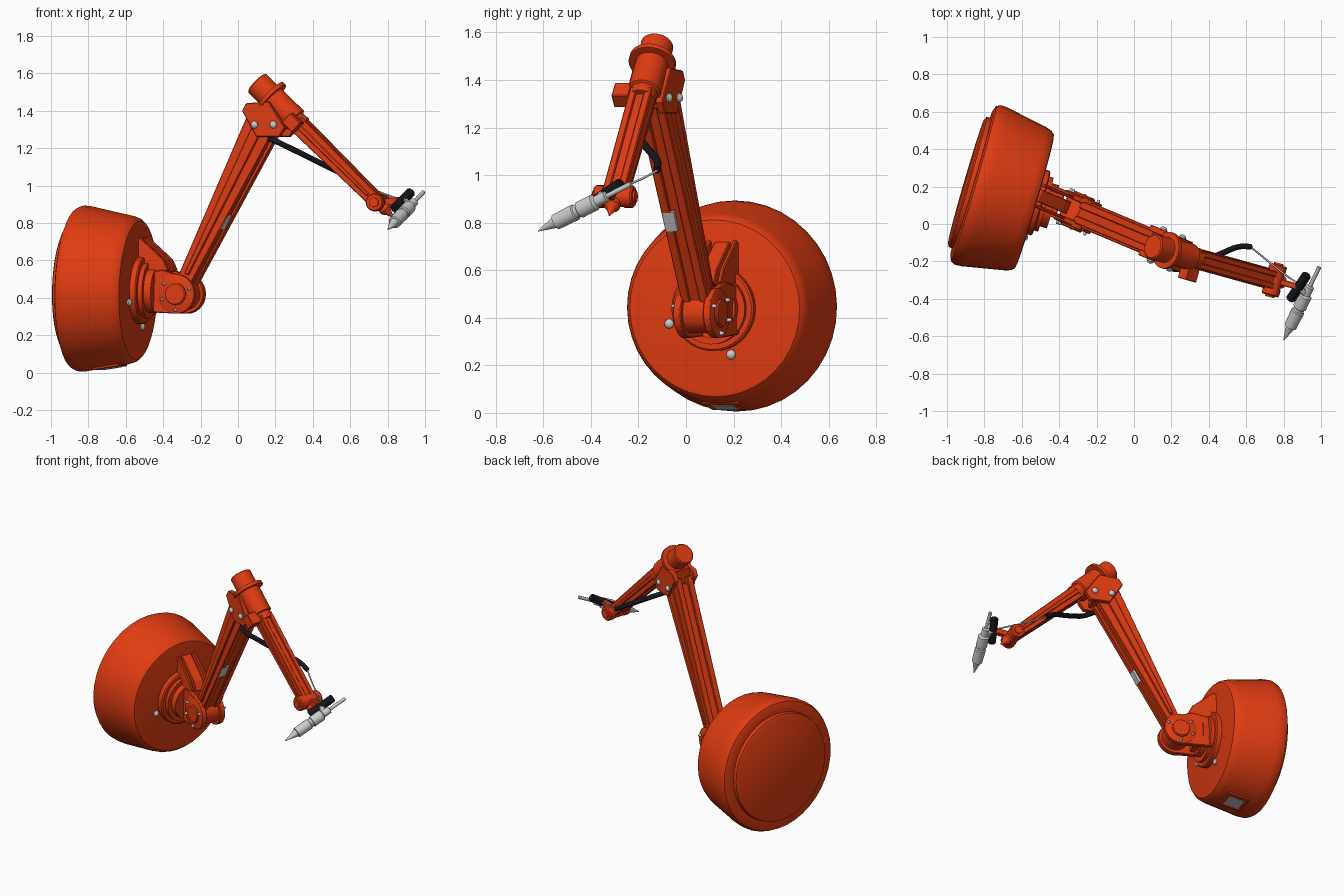
import bpy, bmesh, math
from mathutils import Vector, Matrix

if "Cube" in bpy.data.objects:
    bpy.data.objects.remove(bpy.data.objects["Cube"])

def material(name, col):
    m = bpy.data.materials.new(name)
    m.diffuse_color = (*col, 1)
    m.use_nodes = True
    m.node_tree.nodes["Principled BSDF"].inputs["Base Color"].default_value = m.diffuse_color
    return m

ORANGE = material("orange_paint", (0.75, 0.045, 0.006))
BLACK = material("black_rubber", (0.008, 0.008, 0.012))

def frame(origin, z, y):
    """Matrix with local Z along z and local Y close to y."""
    z = Vector(z).normalized()
    x = Vector(y).cross(z).normalized()
    y = z.cross(x)
    m = Matrix((x, y, z)).transposed().to_4x4()
    m.translation = Vector(origin)
    return m

def finish(name, bm, m, mat, bevel=0.0, smooth=True):
    bmesh.ops.recalc_face_normals(bm, faces=bm.faces)
    me = bpy.data.meshes.new(name)
    bm.to_mesh(me)
    bm.free()
    ob = bpy.data.objects.new(name, me)
    bpy.context.collection.objects.link(ob)
    ob.matrix_world = m
    if mat:
        me.materials.append(mat)
    if bevel:
        b = ob.modifiers.new("bevel", 'BEVEL')
        b.width, b.segments = bevel, 1
    if smooth:
        bpy.ops.object.select_all(action='DESELECT')
        ob.select_set(True)
        bpy.context.view_layer.objects.active = ob
        bpy.ops.object.shade_smooth_by_angle(angle=math.radians(35))
    return ob

def lathe(name, profile, m, mat=ORANGE, n=28):
    """Revolve (radius, height) points round local Z; ends are capped."""
    bm = bmesh.new()
    rings = [[bm.verts.new((r * math.cos(2 * math.pi * i / n), r * math.sin(2 * math.pi * i / n), z))
              for i in range(n)] for r, z in profile]
    for a, b in zip(rings, rings[1:]):
        for i in range(n):
            bm.faces.new((a[i], a[(i + 1) % n], b[(i + 1) % n], b[i]))
    bm.faces.new(rings[0])
    bm.faces.new(rings[-1])
    return finish(name, bm, m, mat)

def plate(name, pts, y0, y1, m, mat=ORANGE, bevel=0.004):
    """Extrude an (x, z) outline along local Y."""
    bm = bmesh.new()
    f = bm.faces.new([bm.verts.new((x, y0, z)) for x, z in pts])
    ext = bmesh.ops.extrude_face_region(bm, geom=[f])['geom']
    bmesh.ops.translate(bm, vec=(0, y1 - y0, 0), verts=[v for v in ext if isinstance(v, bmesh.types.BMVert)])
    return finish(name, bm, m, mat, bevel, False)

def bar(name, x0, x1, y0, y1, z0, z1, m, mat=ORANGE, bevel=0.004):
    return plate(name, [(x0, z0), (x1, z0), (x1, z1), (x0, z1)], y0, y1, m, mat, bevel)

def bolt(name, pos, axis, r=0.018):
    m = frame(pos, axis, (0.1, 0.3, 1))
    return lathe(name, [(r, -.01), (r, .006), (r * .7, .014), (r * .25, .018)], m, None, 12)

def cable(name, pts, r, mat):
    cu = bpy.data.curves.new(name, 'CURVE')
    cu.dimensions, cu.bevel_depth, cu.bevel_resolution, cu.use_fill_caps = '3D', r, 2, True
    sp = cu.splines.new('BEZIER')
    sp.bezier_points.add(len(pts) - 1)
    for p, co in zip(sp.bezier_points, pts):
        p.co = co
        p.handle_left_type = p.handle_right_type = 'AUTO'
    if mat:
        cu.materials.append(mat)
    ob = bpy.data.objects.new(name, cu)
    bpy.context.collection.objects.link(ob)

# tilted base drum, local Z points out towards the arm
DR = frame((-.53, .12, .44), (.96, -.28, -.03), (0, 0, 1))
lathe("base_drum", [(.345, -.383), (.362, -.375), (.365, -.352), (.405, -.352), (.432, -.342),
                    (.444, -.318), (.442, -.28), (.432, -.23), (.398, -.05), (.388, -.02), (.372, -.003),
                    (.355, 0)], DR, n=40)
lathe("base_flange", [(.18, -.01), (.18, .03), (.172, .036), (.15, .036), (.15, .06), (.12, .06), (.12, .1)], DR, n=36)
plate_frame = DR @ Matrix.Translation((0, -.413, -.15)) @ Matrix.Rotation(math.radians(-10.5), 4, 'X')
bar("drum_plate", -.08, .08, -.008, .02, -.075, .075, plate_frame)
bar("drum_plate_inset", -.05, .05, -.011, 0, -.05, .05, plate_frame, None, 0)
for i in range(3):
    a = math.radians(15 + 120 * i)
    drum_axis = DR.to_3x3() @ Vector((0, 0, 1))
    for p in ([(-.585, -.07, .375), (-.515, .19, .245)] if i == 0 else []):
        bolt("drum_bolt", p, drum_axis, .02)

# shoulder: frame X runs out along the arm plane, Y along the joint axis, Z up
N = Vector((.39, .92, 0)).normalized()
J = Vector((-.30, .065, .42))
SH = frame(J, (0, 0, 1), N)
cheek = [(-.22, -.09), (-.1, -.1)] + [(.105 * math.cos(math.radians(a)), .105 * math.sin(math.radians(a)))
                                      for a in range(-90, 91, 15)] + [(-.08, .13), (-.22, .11)]
for s in (-1, 1):
    plate("shoulder_cheek", cheek, s * .05, s * .08, SH)
    lathe("shoulder_cap", [(.06, .06), (.06, .092), (.054, .098)], frame(J, N * s, (0, 0, 1)))
    lathe("shoulder_ring", [(.105, .06), (.105, .083), (.1, .086)], frame(J, N * s, (0, 0, 1)))
    for a in (20, 140, 200, 270):
        q = (.085 * math.cos(math.radians(a)), s * .086, .085 * math.sin(math.radians(a)))
        bolt("shoulder_bolt", SH @ Vector(q), N * s, .009)
lathe("shoulder_hub", [(.085, -.055), (.085, .055)], frame(J, N, (0, 0, 1)))
bar("shoulder_block", -.22, -.1, -.06, .06, -.08, .11, SH)
gusset = [(-.25, .29), (-.22, .3), (-.08, .18), (-.05, .12), (-.24, .09)]
plate("shoulder_gusset", gusset, -.035, .035, SH)
for s in (-1, 1):
    plate("gusset_rib", [(x, z + .006) for x, z in gusset], s * .05, s * .068, SH)

# upper arm: two tapered rails round a recessed core
A = Vector((.16, -.128, 1.37))
UA = frame(J, A - J, N)
def taper(w0, w1, z0, z1):
    return [(-w0, z0), (w0, z0), (w1, z1), (-w1, z1)]
plate("upper_arm_core", taper(.03, .068, .02, 1.02), -.04, .045, UA)
for s in (-1, 1):
    plate("upper_arm_rail", taper(.04, .088, .04, 1.06), s * .022, s * .062, UA)
    plate("upper_arm_rib", taper(.012, .03, .12, 1.0), s * .05, s * .074, UA)
bar("arm_label", .02, .062, -.058, -.004, .42, .51, UA, None, 0)

# elbow bracket
EB = frame(A, (0, 0, 1), N)
for s in (-1, 1):
    plate("elbow_bracket", [(-.09, .07), (-.115, .03), (-.03, -.11), (.1, -.11), (.135, -.06), (.04, .08)],
          s * .055, s * .088, EB)
    for x, z in ((-.04, -.045), (.07, -.045)):
        bolt("elbow_bolt", EB @ Vector((x, s * .088, z)), N * s, .02)
bar("elbow_core", -.06, .07, -.06, .06, -.09, .07, EB)

# elbow barrel and forearm share one axis
E = Vector((.10, -.12, 1.55))
W = Vector((.75, -.30, .91))
N2 = Vector((.27, .963, 0))
FA = frame(E, W - E, N2)
L = (W - E).length
lathe("elbow_barrel", [(.062, 0), (.069, .006), (.069, .1), (.1, .1), (.1, .122), (.07, .122), (.07, .29),
                       (.058, .295), (.058, .34)], FA)
plate("forearm_core", taper(.036, .028, .29, L - .02), -.036, .036, FA)
for s in (-1, 1):
    plate("forearm_rail", taper(.047, .036, .31, L + .0), s * .017, s * .048, FA)
    plate("forearm_rib", taper(.014, .01, .33, L - .06), s * .045, s * .056, FA)
bar("forearm_motor", -.035, .035, -.125, -.05, .27, .35, FA)

# wrist joint and nose
for s in (-1, 1):
    lathe("wrist_disc", [(.048, .045), (.048, .078), (.042, .085), (.026, .085), (.026, .094)],
          frame(W, N2 * s, (0, 0, 1)), n=20)
lathe("wrist_hub", [(.044, -.05), (.044, .05)], frame(W, N2, (0, 0, 1)), n=20)
lathe("wrist_nose", [(.034, .0), (.034, .06), (.02, .075), (.003, .115)], frame(W, W - E, N2), n=16)

# tool: pointed spindle with a tail rod, held beside a black grip
T = Vector((.80, -.622, .765))
tail = Vector((.992, -.228, .965))
TL = frame(T, tail - T, (0, 0, 1))
lathe("tool_spindle", [(.002, 0), (.022, .075), (.024, .09), (.034, .092), (.036, .19), (.03, .195),
                       (.03, .21), (.036, .215), (.036, .29), (.024, .3), (.024, .35), (.011, .355),
                       (.011, .478)], TL, None, 16)
G0, G1 = Vector((.835, -.405, .875)), Vector((.925, -.27, .965))
GL = (G1 - G0).length
lathe("tool_grip", [(.02, 0), (.026, .006), (.026, GL - .006), (.02, GL)], frame(G0, G1 - G0, (0, 0, 1)), BLACK, 16)
mid = (G0 + G1) / 2
on_tool = T + (tail - T).normalized() * .3
for name, a, b, mat in (("wrist_link", W, mid, ORANGE), ("grip_clamp", mid, on_tool, None)):
    bar(name, -.016, .016, -.02, .02, 0, (b - a).length, frame(a, b - a, (0, 0, 1)), mat)

# hose from the upper arm and thin wire on to the tool
cable("hose", [(.17, -.19, 1.25), (.20, -.235, 1.238), (.32, -.215, 1.18), (.45, -.165, 1.115),
               (.57, -.12, 1.055), (.625, -.122, 1.02)], .016, BLACK)
cable("wire", [(.62, -.12, 1.02), (.70, -.185, .985), (.80, -.265, .95), (.88, -.32, .92)], .005, None)
